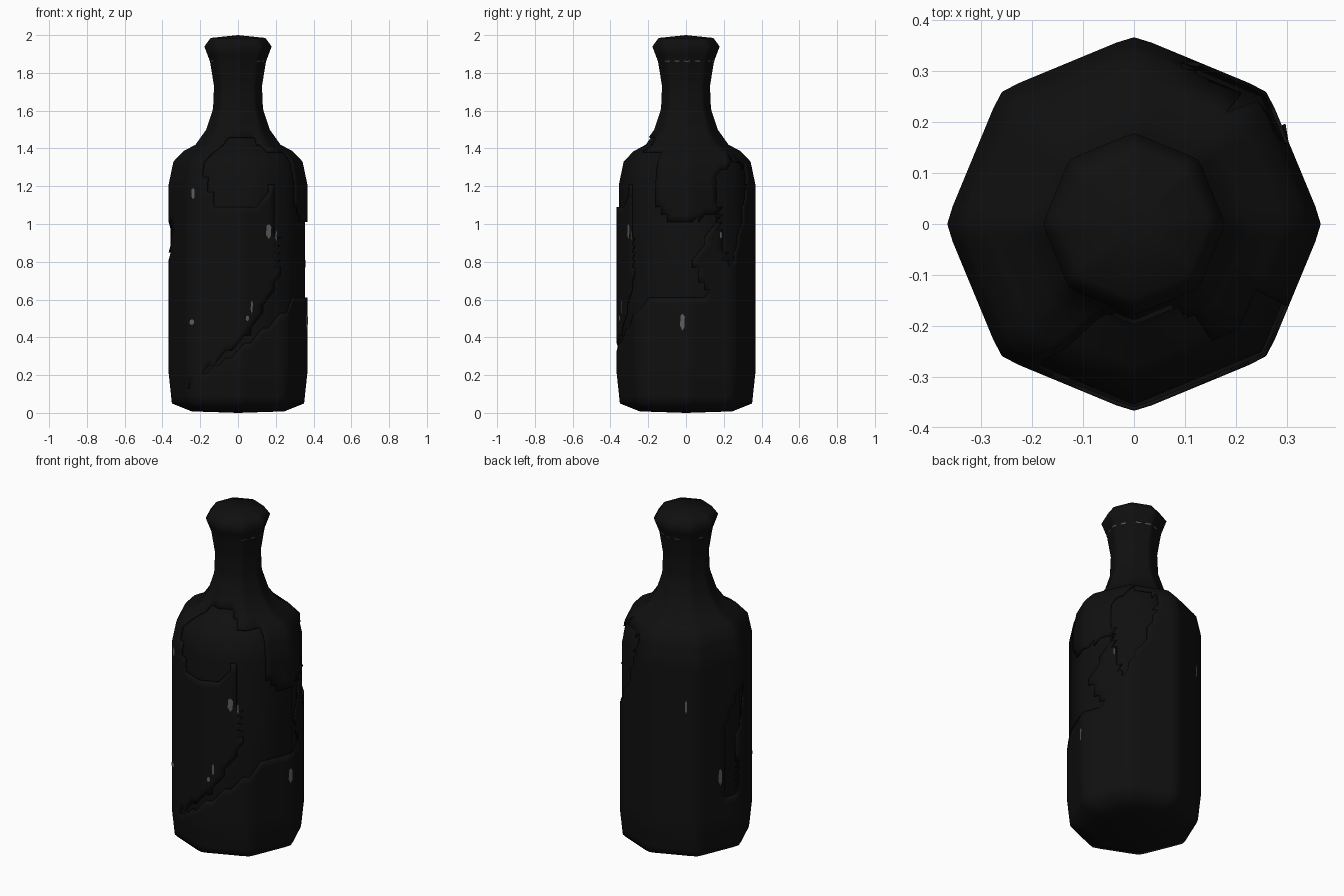
import bpy, bmesh, math, random
from mathutils import Vector

if "Cube" in bpy.data.objects:
    bpy.data.objects.remove(bpy.data.objects["Cube"])
random.seed(4)

def mat(name, v):
    m = bpy.data.materials.new(name)
    m.diffuse_color = (v, v, v, 1)
    m.use_nodes = True
    m.node_tree.nodes["Principled BSDF"].inputs["Base Color"].default_value = m.diffuse_color
    return m
BLACK = mat("soot black", 0.005)
GREY = mat("worn grey", 0.11)

# octagonal bottle profile: radius, height
PROFILE = [(0, 0.0), (.245, .008), (.35, .05), (.367, .21), (.367, 1.21), (.342, 1.33),
           (.29, 1.385), (.225, 1.42), (.168, 1.5), (.132, 1.61), (.127, 1.73),
           (.148, 1.86), (.178, 1.94), (.145, 1.985), (0, 2.0)]

def radius(z):
    for (r0, z0), (r1, z1) in zip(PROFILE, PROFILE[1:]):
        if z <= z1:
            return r0 + (r1 - r0) * (z - z0) / (z1 - z0)
    return 0

def point(deg, z, off=0.0):
    """Point on the octagon; 0 degrees is the front, 90 the right side."""
    k = math.floor(deg / 45)
    t = math.radians(deg - 45 * k - 22.5)
    r = (radius(z) + off) * 1.01
    if deg % 45 != 0:
        r *= math.cos(math.radians(22.5)) / math.cos(t)
    else:
        r /= 1.01
        r *= 1.0
    a = math.radians(deg)
    return Vector((r * math.sin(a), -r * math.cos(a), z))

def finish(name, bm, material):
    bmesh.ops.recalc_face_normals(bm, faces=bm.faces)
    me = bpy.data.meshes.new(name)
    bm.to_mesh(me)
    bm.free()
    me.materials.append(material)
    ob = bpy.data.objects.new(name, me)
    bpy.context.collection.objects.link(ob)
    for p in me.polygons:
        p.use_smooth = True
    return ob

def inside(poly, x, y):
    hit = False
    for (x0, y0), (x1, y1) in zip(poly, poly[1:] + poly[:1]):
        if (y0 > y) != (y1 > y) and x < x0 + (x1 - x0) * (y - y0) / (y1 - y0):
            hit = not hit
    return hit

# chipped areas of the outer crust, as outlines in degrees and height
CHIPS = [
    [(-50, .13), (0, .33), (30, .47), (60, .62), (85, .6), (110, .62), (97, .8),
     (120, 1.05), (75, 1.0), (60, 1.12), (62, 1.38), (30, 1.4), (35, 1.0), (38, .72), (10, .42)],
    [(-20, 1.1), (20, 1.1), (40, 1.3), (25, 1.47), (-20, 1.45), (-35, 1.32)],
    [(130, .75), (150, 1.02), (165, 1.3), (140, 1.36), (118, 1.25), (122, .95)],
    [(-105, .35), (-92, .4), (-95, .7), (-80, 1.0), (-92, 1.02), (-108, .75)],
]

# inner bottle, slightly inset under the crust
bm = bmesh.new()
rings = [[bm.verts.new(point(45 * i, z, -0.012)) for i in range(8)] for r, z in PROFILE[1:-1]]
for a, b in zip(rings, rings[1:]):
    for i in range(8):
        bm.faces.new((a[i], a[(i + 1) % 8], b[(i + 1) % 8], b[i]))
bm.faces.new(rings[0])
bm.faces.new(rings[-1])
finish("inner_bottle", bm, BLACK)

# outer crust: fine octagonal skin with the chips left out
N = 64
heights = []
for (r0, z0), (r1, z1) in zip(PROFILE[1:-1], PROFILE[2:-1]):
    n = max(1, round((z1 - z0) / .04))
    heights += [z0 + (z1 - z0) * k / n for k in range(n)]
heights.append(PROFILE[-2][1])
bm = bmesh.new()
rings = [[bm.verts.new(point(360 * i / N, z)) for i in range(N)] for z in heights]
bottom = bm.verts.new((0, 0, 0))
top = bm.verts.new((0, 0, 2))
for i in range(N):
    j = (i + 1) % N
    bm.faces.new((rings[0][i], rings[0][j], bottom))
    bm.faces.new((rings[-1][i], rings[-1][j], top))
    deg = (i + .5) * 360 / N
    deg = deg - 360 if deg > 180 else deg
    for za, zb, a, b in zip(heights, heights[1:], rings, rings[1:]):
        z = (za + zb) / 2
        for tri, dd, dz in (((a[i], a[j], b[j]), 1, -.007), ((a[i], b[j], b[i]), -1, .007)):
            if not any(inside(c, deg + dd, z + dz) for c in CHIPS):
                bm.faces.new(tri)
crust = finish("outer_crust", bm, BLACK)
solid = crust.modifiers.new("thickness", 'SOLIDIFY')
solid.thickness = .008
solid.offset = -1

# small worn flecks: degrees, height, width in degrees, length
FLECKS = [(-41, 1.16, 3, .06), (28, .96, 5, .08), (12, .56, 2, .07), (8, .5, 3, .03),
          (-42, .48, 4, .03), (87, .48, 4, .09), (35, .94, 2, .06), (122, .94, 2, .04),
          (215, .95, 2, .08), (248, .5, 4, .1)]
# thin worn lines round the neck
FLECKS += [(d, 1.862, 14, .007) for d in (48, 70, 92, 116, 150, 172, 195, 250, 285)]
bm = bmesh.new()
for d, z, w, h in FLECKS:
    depth = -.01 if any(inside(c, d, z) for c in CHIPS) else .002
    corners = [(-.5, -.2), (0, -.5), (.4, -.3), (.5, .3), (.1, .5), (-.4, .4)]
    bm.faces.new([bm.verts.new(point(d + w * u + .01, z + h * v, depth)) for u, v in corners])
finish("worn_flecks", bm, GREY)
